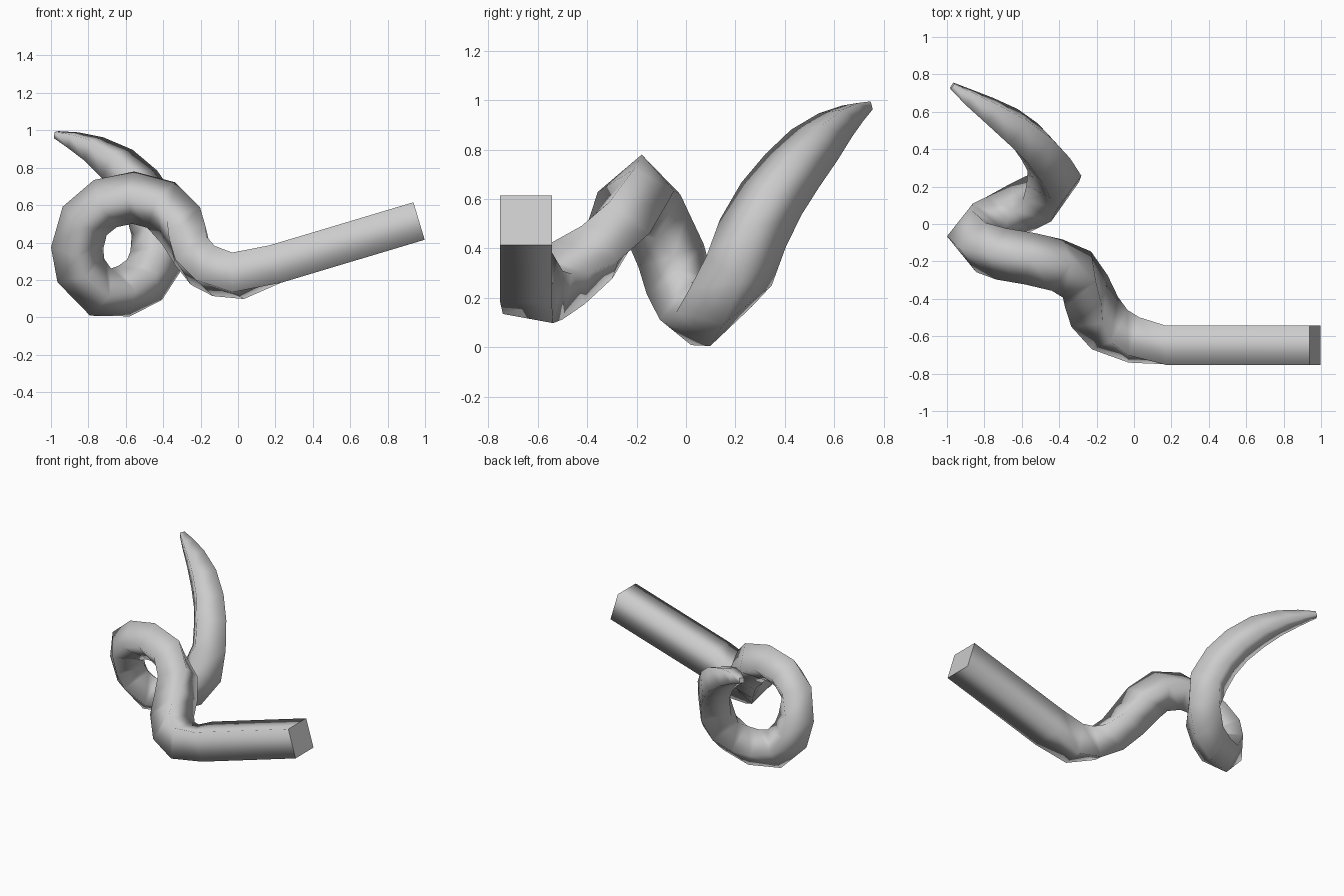
import bpy, bmesh, math
from mathutils import Vector

if "Cube" in bpy.data.objects:
    bpy.data.objects.remove(bpy.data.objects["Cube"])

# centre line of the twisted bar: x, y, z, half diagonal of square section
PATH = [
    (.968, -.648, .515, .148), (.2, -.648, .285, .148), (0, -.62, .222, .152),
    (-.13, -.565, .248, .15), (-.21, -.47, .303, .148), (-.255, -.36, .385, .147),
    (-.305, -.27, .49, .147), (-.41, -.22, .60, .143), (-.56, -.185, .64, .14),
    (-.71, -.16, .608, .14), (-.82, -.125, .515, .14), (-.86, -.06, .37, .14),
    (-.84, -.025, .25, .14), (-.735, .02, .135, .138), (-.61, .085, .14, .139),
    (-.50, .14, .20, .143), (-.435, .215, .31, .147), (-.425, .27, .46, .146),
    (-.47, .345, .60, .14), (-.54, .43, .715, .13), (-.645, .52, .82, .115),
    (-.77, .605, .90, .085), (-.88, .675, .947, .055), (-.973, .738, .977, .024),
]
pts = [Vector(p[:3]) for p in PATH]
n = len(pts)
tan = []
for i in range(n):
    a = (pts[i] - pts[i - 1]).normalized() if i else Vector()
    b = (pts[i + 1] - pts[i]).normalized() if i < n - 1 else Vector()
    tan.append((a + b).normalized())
tan[1] = (pts[1] - pts[0]).normalized()

# frames carried along the path without twist
frames = [(Vector((0, 1, 0)), tan[0].cross(Vector((0, 1, 0))))]
for i in range(1, n):
    q = tan[i - 1].rotation_difference(tan[i])
    u = q @ frames[-1][0]
    u = (u - tan[i] * u.dot(tan[i])).normalized()
    frames.append((u, tan[i].cross(u)))

# section angle: flat sides on the straight bar, an edge facing outward on the loop
quarter = math.pi / 2
ang = [math.pi / 4] * n
LOOP0, LOOP1 = 7, 17
prev = math.pi / 4
for i in range(LOOP0, LOOP1 + 1):
    out = pts[i] - Vector((-.62, pts[i].y, .39))
    a = math.atan2(out.dot(frames[i][1]), out.dot(frames[i][0]))
    a += round((prev - a) / quarter) * quarter
    if i == LOOP0:
        a += quarter if a < prev else -quarter   # twist the other way round
    ang[i] = prev = a
for i in range(2, LOOP0):
    ang[i] = ang[1] + (ang[LOOP0] - ang[1]) * (i - 1) / (LOOP0 - 1)
for i in range(LOOP1 + 1, n):
    ang[i] = prev

# skin the square sections
bm = bmesh.new()
rings = []
for i in range(n):
    u, v = frames[i]
    rings.append([bm.verts.new(pts[i] + PATH[i][3] * (
        u * math.cos(ang[i] + k * quarter) + v * math.sin(ang[i] + k * quarter)))
        for k in range(4)])
for r, s in zip(rings, rings[1:]):
    for k in range(4):
        bm.faces.new((r[k], r[(k + 1) % 4], s[(k + 1) % 4], s[k])).smooth = True
for ring in (rings[0], rings[-1]):
    cap = bm.faces.new(ring)
    for e in cap.edges:
        e.smooth = False
bmesh.ops.recalc_face_normals(bm, faces=bm.faces)
mesh = bpy.data.meshes.new("curled_tail")
bm.to_mesh(mesh)
bm.free()
bpy.context.collection.objects.link(bpy.data.objects.new("curled_tail", mesh))
